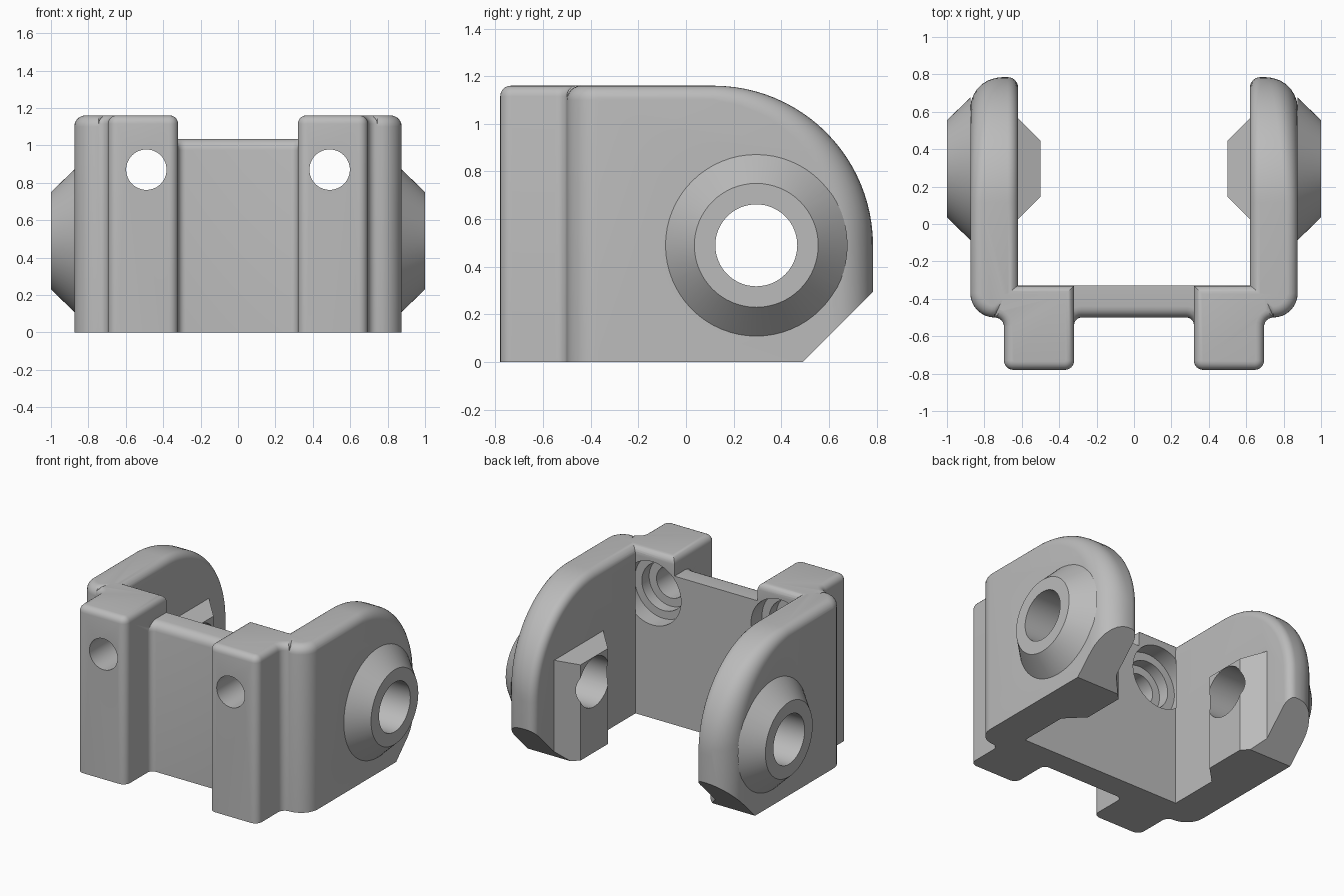
import bpy, bmesh
from math import pi, sin, cos, radians
from mathutils import Matrix, Vector

cube = bpy.data.objects.get("Cube")
if cube:
    bpy.data.objects.remove(cube, do_unlink=True)

grey = bpy.data.materials.new("plain grey")
grey.use_nodes = True
colour = (0.5, 0.5, 0.5, 1)
grey.diffuse_color = colour
grey.node_tree.nodes["Principled BSDF"].inputs["Base Color"].default_value = colour

TOP = 1.16
PIVOT_Y, PIVOT_Z = 0.295, 0.49


def finish(name, bm):
    bmesh.ops.recalc_face_normals(bm, faces=bm.faces[:])
    mesh = bpy.data.meshes.new(name)
    bm.to_mesh(mesh)
    bm.free()
    mesh.materials.append(grey)
    ob = bpy.data.objects.new(name, mesh)
    bpy.context.collection.objects.link(ob)
    return ob


def hull(name, points, side=1):
    bm = bmesh.new()
    for x, y, z in points:
        bm.verts.new((x * side, y, z))
    bmesh.ops.remove_doubles(bm, verts=bm.verts[:], dist=0.0005)
    res = bmesh.ops.convex_hull(bm, input=bm.verts[:])
    loose = {g for g in res["geom_interior"] if isinstance(g, bmesh.types.BMVert)}
    bmesh.ops.delete(bm, geom=list(loose), context="VERTS")
    bmesh.ops.dissolve_limit(bm, angle_limit=0.01, verts=bm.verts[:], edges=bm.edges[:])
    return finish(name, bm)


def prism(name, outline, height, radius, front_only=False, side=1):
    """Upright prism with a rounded top rim."""
    bm = bmesh.new()
    face = bm.faces.new([bm.verts.new((x * side, y, 0)) for x, y in outline])
    res = bmesh.ops.extrude_face_region(bm, geom=[face])
    top = [v for v in res["geom"] if isinstance(v, bmesh.types.BMVert)]
    bmesh.ops.translate(bm, verts=top, vec=(0, 0, height))
    bmesh.ops.recalc_face_normals(bm, faces=bm.faces[:])
    rim = [e for e in bm.edges if all(v.co.z > height - 0.01 for v in e.verts)
           and not (front_only and any(v.co.y > -0.4 for v in e.verts))]
    bmesh.ops.bevel(bm, geom=rim, offset=radius, segments=5, profile=0.5,
                    affect="EDGES", clamp_overlap=False)
    return finish(name, bm)


def cone(name, axis, start, end, r1, r2):
    """Cone or cylinder between two points along x or y."""
    start, end = Vector(start), Vector(end)
    turn = (end - start).to_track_quat("Z", "Y").to_matrix().to_4x4()
    bm = bmesh.new()
    bmesh.ops.create_cone(bm, cap_ends=True, segments=64, radius1=r1, radius2=r2,
                          depth=(end - start).length,
                          matrix=Matrix.Translation((start + end) / 2) @ turn)
    return finish(name, bm)


def arc(cx, cy, r, a0, a1, n=6):
    return [(cx + r * cos(radians(a0 + (a1 - a0) * i / n)),
             cy + r * sin(radians(a0 + (a1 - a0) * i / n))) for i in range(n + 1)]


def combine(base, tool, operation):
    mod = base.modifiers.new(operation, "BOOLEAN")
    mod.operation, mod.solver, mod.object = operation, "EXACT", tool
    bpy.context.view_layer.objects.active = base
    bpy.ops.object.modifier_apply(modifier=mod.name)
    bpy.data.objects.remove(tool, do_unlink=True)


def arm_points():
    """Cheek plate whose outer rim rounding widens around the back."""
    stations = [(-0.37, TOP, 90, 0.06)]
    for i in range(25):
        a = 90 - 90 * i / 24
        y, z = 0.115 + 0.67 * cos(radians(a)), PIVOT_Z + 0.67 * sin(radians(a))
        stations.append((y, z, a, 0.06 + 0.11 * i / 24))
    stations.append((0.785, 0, 0, 0.17))
    pts = []
    for y, z, a, outer in stations:
        ny, nz = cos(radians(a)), sin(radians(a))
        for i in range(8):
            t = pi / 2 * i / 7
            for x, r in ((0.875 - outer + outer * cos(t), outer),
                         (0.675 - 0.055 * cos(t), 0.055)):
                d = r - r * sin(t)
                pts.append((x, y - ny * d, z - nz * d))
    # rounded front corner
    for i in range(7):
        t = pi / 2 * i / 6
        r = 0.07 + 0.06 * cos(t)
        pts += [(x, y, TOP - 0.06 + 0.06 * sin(t)) for x, y in arc(0.745, -0.37, r, -90, 0, 8)]
    pts += [(x, y, 0) for x, y in arc(0.745, -0.37, 0.13, -90, 0, 8)]
    pts.append((0.62, -0.37, 0))
    return pts


# Cross wall with small fillets against the blocks
half = [(0.4, -0.33), (0.4, -0.54), (0.32, -0.54)] + arc(0.28, -0.54, 0.04, 0, 90)[1:]
bracket = prism("hinge_bracket", half + [(-x, y) for x, y in reversed(half)],
                1.035, 0.06, front_only=True)

# Mounting block outline, flowing into the arm
block = ([(0.32, -0.33)] + arc(0.37, -0.73, 0.05, 180, 270)
         + arc(0.645, -0.73, 0.05, 270, 360)
         + arc(0.745, -0.55, 0.05, 180, 90) + [(0.745, -0.33)])

for s in (1, -1):
    combine(bracket, prism("block", block, TOP, 0.045, side=s), "UNION")
    combine(bracket, hull("arm", arm_points(), s), "UNION")
    # inner pad with sloping sides
    pad = [(0.63, y, z) for y in (0.015, 0.575) for z in (0, 0.715)]
    pad += [(0.5, y, z) for y in (0.145, 0.445) for z in (0, 0.665)]
    combine(bracket, hull("pad", pad, s), "UNION")
    # outer pivot boss
    combine(bracket, cone("boss", "x", (0.873 * s, PIVOT_Y, PIVOT_Z),
                          (s, PIVOT_Y, PIVOT_Z), 0.383, 0.26), "UNION")

# Chamfer under the back of the arms
chamfer = [(x, y, z) for x in (-2, 2) for y, z in ((0.39, -0.1), (1, 0.51), (1, -0.1))]
combine(bracket, hull("chamfer", chamfer), "DIFFERENCE")

for s in (1, -1):
    # pivot hole
    combine(bracket, cone("pivot_hole", "x", (0.3 * s, PIVOT_Y, PIVOT_Z),
                          (1.2 * s, PIVOT_Y, PIVOT_Z), 0.172, 0.172), "DIFFERENCE")
    # screw hole with stepped recess at the back
    for r, y0, y1 in ((0.22, -0.45, -0.329), (0.165, -0.53, -0.4), (0.108, -1, -0.4)):
        combine(bracket, cone("screw_hole", "y", (0.49 * s, y0, 0.87),
                              (0.49 * s, y1, 0.87), r, r), "DIFFERENCE")

bpy.ops.object.select_all(action="DESELECT")
bracket.select_set(True)
bpy.context.view_layer.objects.active = bracket
bpy.ops.object.shade_smooth_by_angle(angle=radians(30))
